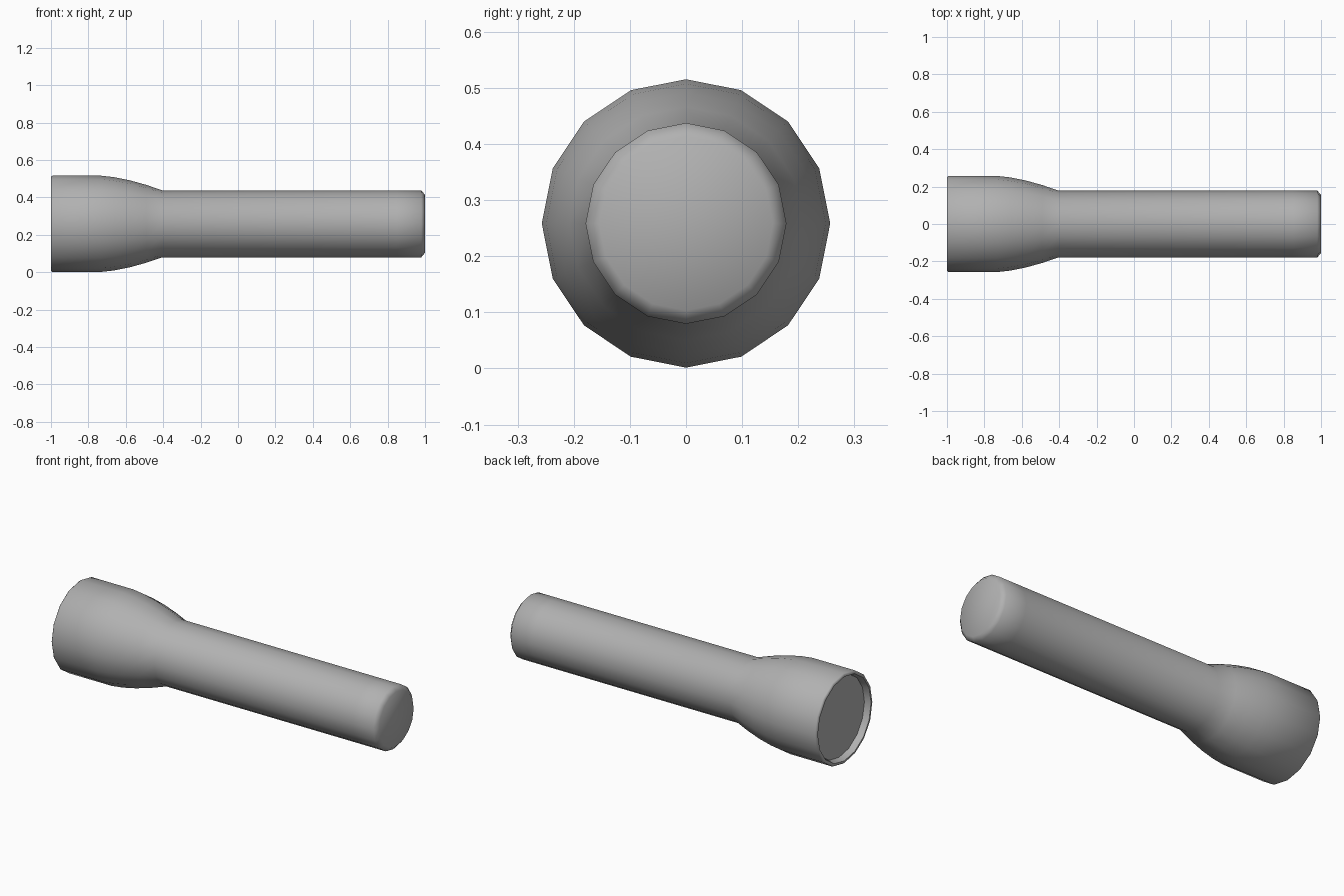
import bpy, bmesh
from math import sin, cos, pi, radians

if "Cube" in bpy.data.objects:
    bpy.data.objects.remove(bpy.data.objects["Cube"])

SIDES, AXIS_Z = 16, 0.2585

# Dark grey finish
grey = bpy.data.materials.new("dark_grey")
grey.diffuse_color = (0.44, 0.44, 0.44, 1)
grey.use_nodes = True
grey.node_tree.nodes["Principled BSDF"].inputs["Base Color"].default_value = grey.diffuse_color


def lathe(name, profile, cap_start=False, cap_end=False, angle=60):
    """Revolve (x, radius) points about the long axis."""
    bm = bmesh.new()
    rings = []
    for x, r in profile:
        rings.append([bm.verts.new((x, r * sin(2 * pi * i / SIDES),
                                    AXIS_Z + r * cos(2 * pi * i / SIDES)))
                      for i in range(SIDES)])
    for a, b in zip(rings, rings[1:]):
        for i in range(SIDES):
            j = (i + 1) % SIDES
            bm.faces.new((a[i], a[j], b[j], b[i]))
    if cap_start:
        bm.faces.new(rings[0])
    if cap_end:
        bm.faces.new(rings[-1])
    bmesh.ops.recalc_face_normals(bm, faces=bm.faces)
    mesh = bpy.data.meshes.new(name)
    bm.to_mesh(mesh)
    bm.free()
    mesh.materials.append(grey)
    obj = bpy.data.objects.new(name, mesh)
    bpy.context.collection.objects.link(obj)
    bpy.ops.object.select_all(action='DESELECT')
    obj.select_set(True)
    bpy.context.view_layer.objects.active = obj
    bpy.ops.object.shade_smooth_by_angle(angle=radians(angle))
    return obj


# Flared head, handle and tail as one shell, with the lens recess
lathe("torch_body", [
    (-0.965, 0.23), (-0.985, 0.234), (-1.0, 0.24), (-1.0, 0.251), (-0.993, 0.257),
    (-0.73, 0.257), (-0.66, 0.249), (-0.58, 0.233), (-0.49, 0.208),
    (-0.405, 0.179), (0.85, 0.179), (0.98, 0.179), (1.0, 0.155)],
    cap_start=True, cap_end=True)
